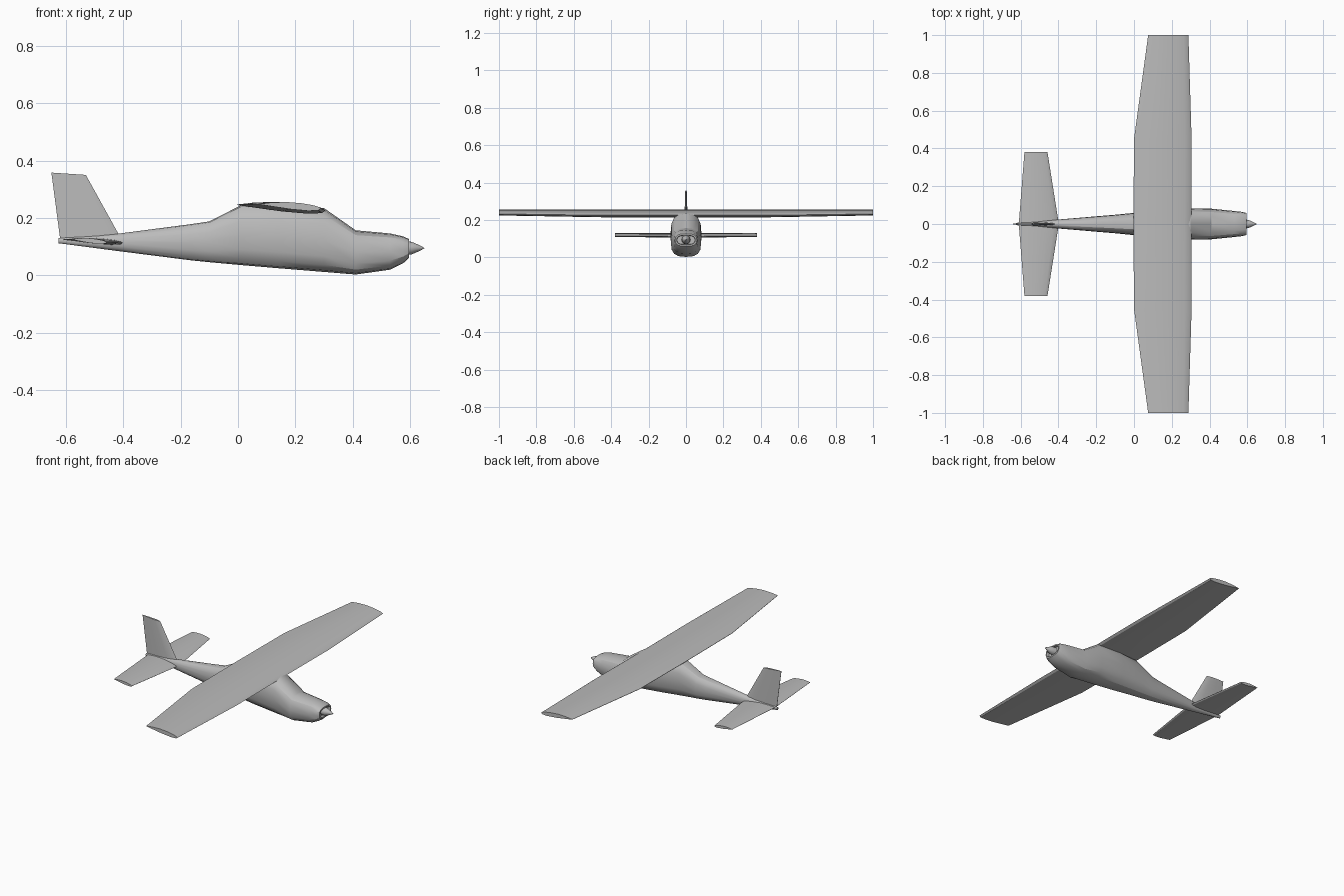
import bpy, bmesh, math

cube = bpy.data.objects.get("Cube")
if cube:
    bpy.data.objects.remove(cube)

grey = bpy.data.materials.new("light grey")
grey.use_nodes = True
colour = (0.5, 0.5, 0.5, 1)
grey.diffuse_color = colour
grey.node_tree.nodes["Principled BSDF"].inputs["Base Color"].default_value = colour


def loft(name, rings, angle=28):
    """Skin a list of equal-length rings, with closed ends."""
    bm = bmesh.new()
    loops = [[bm.verts.new(p) for p in ring] for ring in rings]
    for a, b in zip(loops, loops[1:]):
        for i in range(len(a)):
            j = (i + 1) % len(a)
            bm.faces.new((a[i], a[j], b[j], b[i]))
    bm.faces.new(loops[0])
    bm.faces.new(loops[-1])
    bmesh.ops.recalc_face_normals(bm, faces=bm.faces)
    mesh = bpy.data.meshes.new(name)
    bm.to_mesh(mesh)
    bm.free()
    mesh.materials.append(grey)
    obj = bpy.data.objects.new(name, mesh)
    bpy.context.collection.objects.link(obj)
    bpy.ops.object.select_all(action="DESELECT")
    obj.select_set(True)
    bpy.context.view_layer.objects.active = obj
    bpy.ops.object.shade_smooth_by_angle(angle=math.radians(angle))
    return obj


def body_ring(x, bottom, top, half_width, power, sides=16):
    """Superellipse cross-section across the fuselage."""
    mid, half = (top + bottom) / 2, (top - bottom) / 2
    ring = []
    for i in range(sides):
        a = 2 * math.pi * i / sides
        c, s = math.cos(a), math.sin(a)
        ring.append((x, half_width * math.copysign(abs(c) ** (2 / power), c),
                     mid + half * math.copysign(abs(s) ** (2 / power), s)))
    return ring


# Fuselage: x, bottom, top, half width, squareness
stations = [
    (-0.625, 0.112, 0.130, 0.006, 2),
    (-0.42, 0.085, 0.145, 0.022, 2.1),
    (-0.16, 0.052, 0.179, 0.044, 2.4),
    (-0.10, 0.046, 0.188, 0.049, 2.5),
    (0.01, 0.036, 0.244, 0.060, 2.6),
    (0.14, 0.025, 0.246, 0.075, 2.7),
    (0.30, 0.012, 0.234, 0.083, 2.8),
    (0.41, 0.003, 0.157, 0.081, 2.8),
    (0.53, 0.020, 0.146, 0.069, 2.8),
    (0.575, 0.042, 0.136, 0.064, 2.8),
    (0.595, 0.060, 0.127, 0.058, 2.8),
    # Recessed cowl mouth
    (0.595, 0.068, 0.119, 0.050, 2.8),
    (0.580, 0.070, 0.117, 0.048, 2.8),
]
loft("fuselage", [body_ring(*s) for s in stations])

# Propeller spinner
loft("spinner", [body_ring(x, 0.095 - r, 0.095 + r, r, 2)
                 for x, r in ((0.575, 0.024), (0.605, 0.022), (0.63, 0.011), (0.649, 0.001))], 40)

# Aerofoil: fraction of chord from leading edge, height from trailing edge
upper = [(0, -0.020), (0.03, -0.013), (0.12, -0.005), (0.3, 0.004),
         (0.55, 0.010), (0.8, 0.008), (1, 0.001)]
lower = [(1, -0.001), (0.8, -0.010), (0.5, -0.023), (0.2, -0.031), (0.04, -0.029)]


def surface(name, sections):
    """Horizontal flying surface, mirrored about y = 0."""
    half = [(-y, *rest) for y, *rest in reversed(sections) if y > 0]
    rings = []
    for y, lead, trail, z, k in half + sections:
        rings.append([(lead + (trail - lead) * c, y, z + h * k) for c, h in upper + lower])
    return loft(name, rings)


# Sections: y, leading edge, trailing edge, height, thickness
surface("wing", [(0, 0.303, -0.003, 0.246, 1.0),
                 (0.45, 0.305, 0.0, 0.246, 1.0),
                 (1.0, 0.288, 0.075, 0.248, 0.75)])
surface("tailplane", [(0, -0.398, -0.61, 0.125, 0.6),
                      (0.38, -0.458, -0.58, 0.125, 0.5)])

# Fin: root and tip, each from leading to trailing edge
thickness = [(0, 0), (0.08, 0.6), (0.3, 1), (0.65, 0.7), (1, 0.1)]
fin_rings = []
for (lx, lz), (tx, tz), half in (((-0.40, 0.115), (-0.618, 0.115), 0.008),
                                 ((-0.53, 0.350), (-0.65, 0.358), 0.006)):
    outline = [(c, t) for c, t in thickness] + [(c, -t) for c, t in reversed(thickness[1:])]
    fin_rings.append([(lx + (tx - lx) * c, t * half, lz + (tz - lz) * c) for c, t in outline])
loft("tail_fin", fin_rings)
